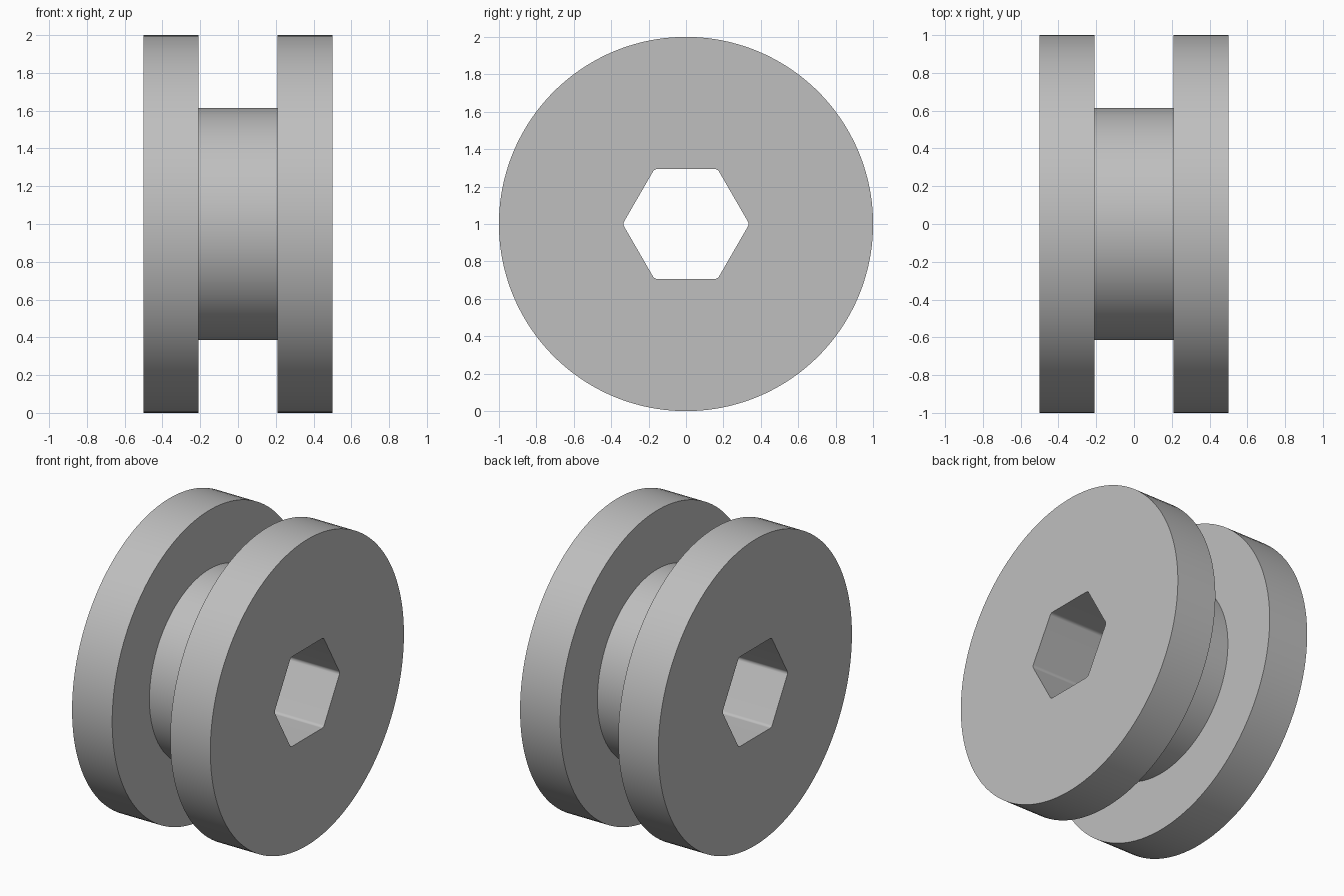
import bpy, bmesh, math
from mathutils import Matrix, Vector

old = bpy.data.objects.get("Cube")
if old:
    bpy.data.objects.remove(old, do_unlink=True)

PER_SIDE = 20            # points per sixth of a turn
COUNT = PER_SIDE * 6
CENTRE_Z = 1.0


def circle(radius):
    return [Vector((radius * math.cos(a), radius * math.sin(a)))
            for a in (math.tau * (i + 0.5) / COUNT - math.pi / 6 for i in range(COUNT))]


def rounded_hexagon(apothem, fillet):
    points = []
    for side in range(6):
        corner = math.tau * side / 6
        reach = (apothem - fillet) / math.cos(math.pi / 6)
        middle = Vector((math.cos(corner), math.sin(corner))) * reach
        for i in range(PER_SIDE):
            a = corner + math.pi / 3 * (i / (PER_SIDE - 1) - 0.5)
            points.append(middle + Vector((math.cos(a), math.sin(a))) * fillet)
    return points


# Cross-sections in order around the wall of the spool
bore = rounded_hexagon(0.293, 0.025)
rim, hub = circle(1.0), circle(0.615)
sections = [(-0.5, bore), (-0.5, rim), (-0.21, rim), (-0.21, hub),
            (0.21, hub), (0.21, rim), (0.5, rim), (0.5, bore)]

bm = bmesh.new()
rings = [[bm.verts.new((x, p.x, p.y + CENTRE_Z)) for p in outline]
         for x, outline in sections]
for k, ring in enumerate(rings):
    after = rings[(k + 1) % len(rings)]
    for i in range(COUNT):
        j = (i + 1) % COUNT
        bm.faces.new((ring[i], ring[j], after[j], after[i]))
bmesh.ops.recalc_face_normals(bm, faces=bm.faces)
mesh = bpy.data.meshes.new("flanged_spool")
bm.to_mesh(mesh)
bm.free()

# Single grey material
grey = bpy.data.materials.new("mid grey")
grey.use_nodes = True
colour = (0.52, 0.52, 0.52, 1.0)
grey.diffuse_color = colour
grey.node_tree.nodes["Principled BSDF"].inputs["Base Color"].default_value = colour
mesh.materials.append(grey)

spool = bpy.data.objects.new("flanged_spool", mesh)
bpy.context.collection.objects.link(spool)
bpy.ops.object.select_all(action='DESELECT')
spool.select_set(True)
bpy.context.view_layer.objects.active = spool
bpy.ops.object.shade_smooth_by_angle(angle=math.radians(30))
